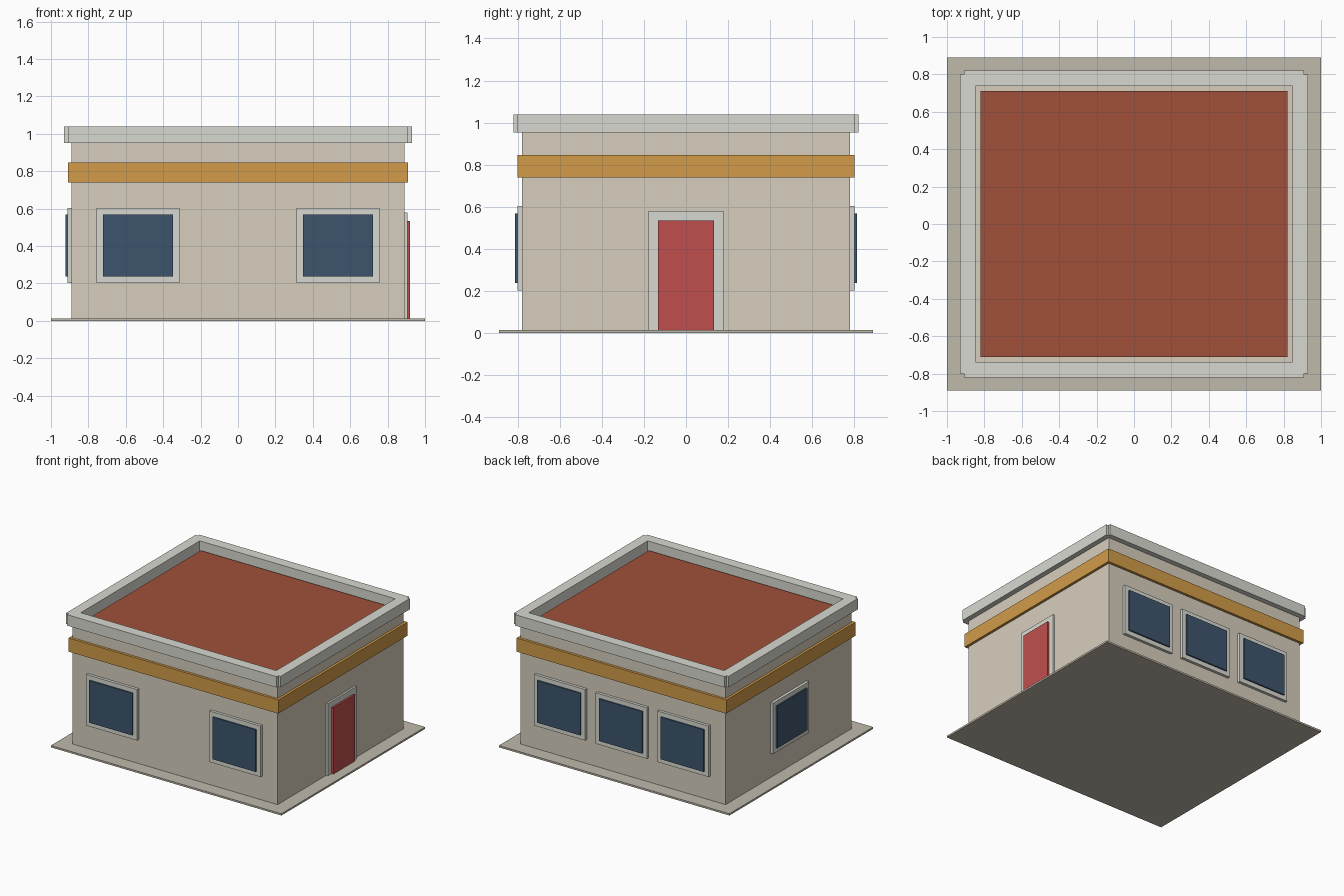
import bpy, bmesh
from mathutils import Vector

if "Cube" in bpy.data.objects:
    bpy.data.objects.remove(bpy.data.objects["Cube"])


def material(name, rgb):
    # 8-bit display colour to linear
    m = bpy.data.materials.new(name)
    m.diffuse_color = (*[(c / 255) ** 2.2 for c in rgb], 1)
    m.use_nodes = True
    m.node_tree.nodes["Principled BSDF"].inputs["Base Color"].default_value = m.diffuse_color
    return m


PAVING = material("paving", (190, 184, 170))
WALL = material("wall_plaster", (214, 205, 188))
TRIM = material("pale_trim", (216, 216, 208))
BAND = material("ochre", (209, 154, 74))
ROOF = material("roof_red", (160, 82, 60))
GLASS = material("dark_glass", (64, 86, 108))
DOOR = material("door_red", (190, 80, 78))


def box(name, lo, hi, mat):
    """Box between two opposite corners."""
    lo, hi = Vector(lo), Vector(hi)
    bm = bmesh.new()
    bmesh.ops.create_cube(bm, size=1)
    bmesh.ops.scale(bm, vec=hi - lo, verts=bm.verts)
    mesh = bpy.data.meshes.new(name)
    bm.to_mesh(mesh)
    bm.free()
    ob = bpy.data.objects.new(name, mesh)
    ob.location = (lo + hi) / 2
    mesh.materials.append(mat)
    bpy.context.collection.objects.link(ob)
    return ob


WX, WY = 0.89, 0.78  # wall half sizes


def panel(name, side, c, half, z0, z1, out, mat):
    """Upright panel on one wall: c is its centre along the wall, out its projection."""
    d, back = (-1 if side in ("front", "left") else 1), 0.015
    wall = WY if side in ("front", "back") else WX
    a, b = sorted((d * (wall - back), d * (wall + out)))
    if side in ("front", "back"):
        box(name, (c - half, a, z0), (c + half, b, z1), mat)
    else:
        box(name, (a, c - half, z0), (b, c + half, z1), mat)


# base, walls, colour band and sunken roof
box("paving_slab", (-1, -0.89, 0), (1, 0.89, 0.014), PAVING)
box("walls", (-WX, -WY, 0.01), (WX, WY, 0.955), WALL)
box("colour_band", (-0.91, -0.80, 0.74), (0.91, 0.80, 0.847), BAND)
box("roof", (-0.82, -0.71, 0.94), (0.82, 0.71, 0.98), ROOF)

# parapet: four rails that leave small notches at the corners
for s, fb, lr in ((-1, "front", "left"), (1, "back", "right")):
    y0, y1 = sorted((s * 0.737, s * 0.82))
    box(f"parapet_{fb}", (-0.91, y0, 0.952), (0.91, y1, 1.038), TRIM)
    x0, x1 = sorted((s * 0.848, s * 0.93))
    box(f"parapet_{lr}", (x0, -0.80, 0.952), (x1, 0.80, 1.038), TRIM)

# windows: frame plate with glass standing slightly proud
windows = [("front", -0.535), ("front", 0.535), ("left", 0)]
windows += [("back", x) for x in (-0.535, 0, 0.535)]
for i, (side, c) in enumerate(windows, 1):
    panel(f"window_frame_{i}", side, c, 0.222, 0.203, 0.603, 0.022, TRIM)
    panel(f"window_glass_{i}", side, c, 0.187, 0.238, 0.568, 0.033, GLASS)

# door on the right side
panel("door_frame", "right", 0, 0.178, 0.01, 0.58, 0.015, TRIM)
panel("door", "right", 0, 0.133, 0, 0.535, 0.03, DOOR)
